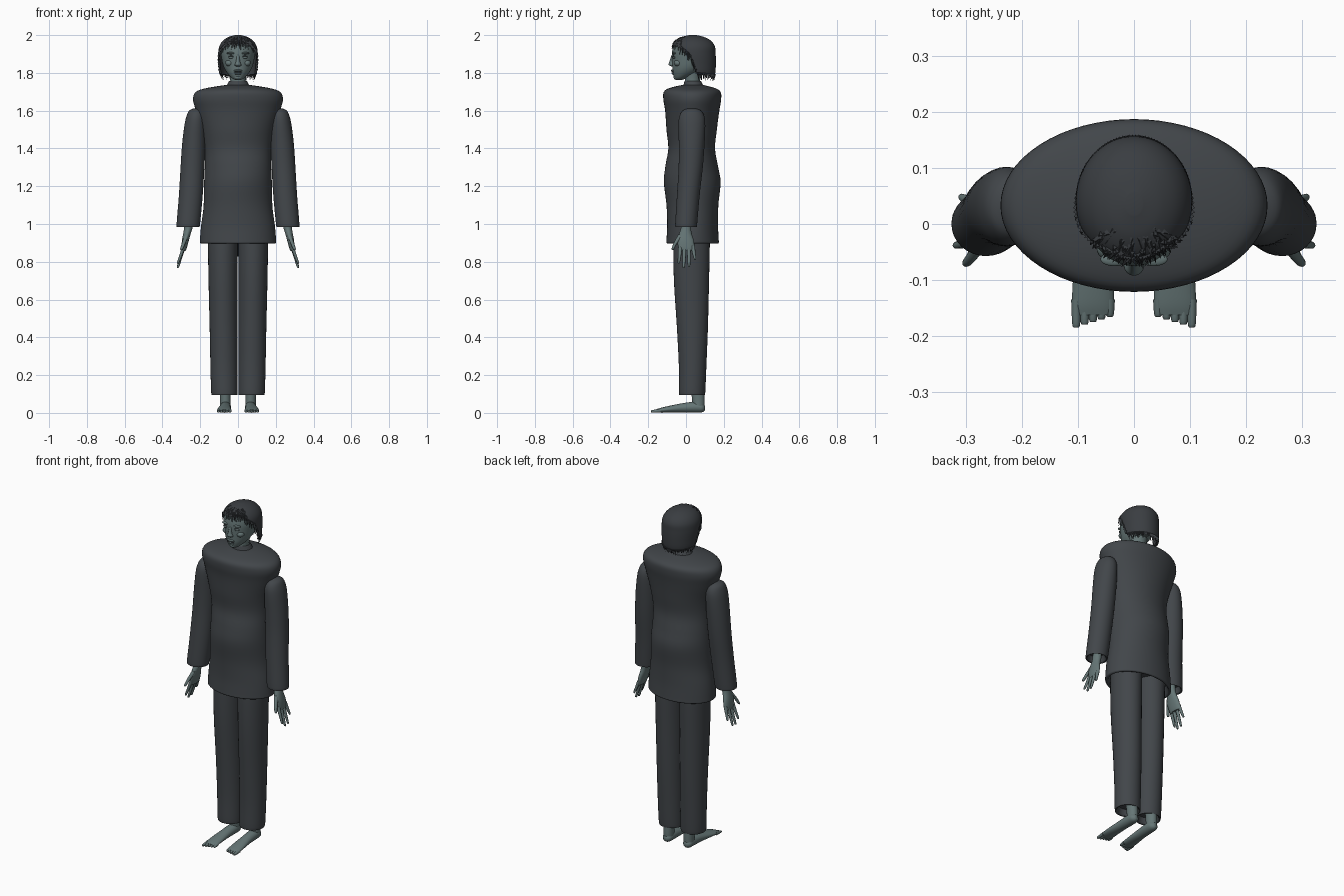
import bpy, bmesh, math, random
from mathutils import Vector

random.seed(4)
if "Cube" in bpy.data.objects:
    bpy.data.objects.remove(bpy.data.objects["Cube"], do_unlink=True)


def material(name, rgb):
    mat = bpy.data.materials.new(name)
    mat.use_nodes = True
    mat.diffuse_color = (*rgb, 1)
    mat.node_tree.nodes["Principled BSDF"].inputs["Base Color"].default_value = (*rgb, 1)
    return mat


CLOTH = material("charcoal cloth", (.054, .061, .068))
SKIN = material("grey green skin", (.13, .18, .18))
HAIR = material("dark hair", (.042, .047, .053))


def finish(name, bm, mat):
    """Turn a bmesh into a smooth shaded object."""
    bmesh.ops.recalc_face_normals(bm, faces=bm.faces)
    mesh = bpy.data.meshes.new(name)
    bm.to_mesh(mesh)
    bm.free()
    mesh.materials.append(mat)
    obj = bpy.data.objects.new(name, mesh)
    bpy.context.collection.objects.link(obj)
    bpy.ops.object.select_all(action="DESELECT")
    obj.select_set(True)
    bpy.context.view_layer.objects.active = obj
    bpy.ops.object.shade_smooth_by_angle(angle=math.radians(60))
    return obj


def spline(rings, steps):
    """Smoothly interpolate between the given rings."""
    out = []
    for i in range(len(rings) - 1):
        a, b, c, d = (rings[min(max(k, 0), len(rings) - 1)] for k in range(i - 1, i + 3))
        for s in range(steps):
            t = s / steps
            out.append([q + t / 2 * (r - p + t * (2 * p - 5 * q + 4 * r - u + t * (3 * (q - r) + u - p)))
                        for p, q, r, u in zip(a, b, c, d)])
    return out + [rings[-1]]


def loft_mesh(rings, sides=32, steps=4, along_y=False, fold=None):
    """Skin elliptical rings (height, centre u, centre v, radius u, radius v)."""
    bm = bmesh.new()
    loops = []
    for h, cu, cv, ru, rv in spline(rings, steps):
        loop = []
        for k in range(sides):
            a = math.tau * k / sides
            f = fold(a, h) if fold else 1
            u, v = cu + ru * f * math.cos(a), cv + rv * f * math.sin(a)
            loop.append(bm.verts.new((u, h, v) if along_y else (u, v, h)))
        loops.append(loop)
    for low, high in zip(loops, loops[1:]):
        for k in range(sides):
            j = (k + 1) % sides
            bm.faces.new((low[k], low[j], high[j], high[k]))
    bm.faces.new(loops[0])
    bm.faces.new(loops[-1])
    return bm


def loft(name, rings, mat, **options):
    return finish(name, loft_mesh(rings, **options), mat)


def blob(name, centre, size, mat):
    bm = bmesh.new()
    bmesh.ops.create_uvsphere(bm, u_segments=20, v_segments=12, radius=1)
    for v in bm.verts:
        v.co = Vector(c + p * s for c, p, s in zip(centre, v.co, size))
    return finish(name, bm, mat)


# Jacket body with soft diagonal folds and a turned-in hem
def jacket_fold(a, h):
    return 1 + .014 * math.sin(2 * a + 17 * h) * math.sin(math.pi * min(1, max(0, (h - .92) / .75)))


loft("jacket_body", [
    (.94, 0, .035, .17, .115), (.9, 0, .035, .185, .125), (.9, 0, .035, .2, .138), (.92, 0, .035, .201, .138),
    (1, 0, .035, .195, .134), (1.1, 0, .034, .182, .137), (1.22, 0, .033, .177, .152),
    (1.31, 0, .03, .176, .138), (1.4, 0, .03, .178, .122), (1.5, 0, .03, .192, .134),
    (1.6, 0, .033, .222, .144), (1.66, 0, .033, .238, .153), (1.7, 0, .033, .222, .15),
    (1.72, 0, .033, .165, .12), (1.735, 0, .035, .07, .06)], CLOTH, sides=64, fold=jacket_fold)
loft("collar", [(1.71, 0, .04, .07, .062), (1.74, 0, .038, .056, .05), (1.757, 0, .036, .047, .043),
                (1.75, 0, .036, .04, .036)], CLOTH)

# Head, neck and face
loft("neck", [(1.7, 0, .04, .045, .042), (1.76, 0, .035, .041, .04), (1.82, 0, .04, .05, .045)], SKIN)
loft("head", [
    (1.762, 0, -.038, .012, .015), (1.772, 0, -.03, .032, .032), (1.8, 0, -.002, .058, .068),
    (1.83, 0, .016, .075, .088), (1.87, 0, .03, .086, .104), (1.91, 0, .036, .092, .11),
    (1.95, 0, .036, .086, .1), (1.98, 0, .036, .058, .07), (1.991, 0, .036, .02, .025)], SKIN, sides=48)
loft("nose", [(1.835, 0, -.068, .012, .012), (1.843, 0, -.074, .018, .018), (1.86, 0, -.072, .011, .016),
              (1.895, 0, -.066, .008, .01)], SKIN, sides=16)
blob("upper_lip", (0, -.068, 1.812), (.024, .012, .006), SKIN)
blob("mouth_line", (0, -.069, 1.804), (.022, .009, .003), HAIR)
blob("lower_lip", (0, -.064, 1.796), (.019, .012, .006), SKIN)
blob("chin", (0, -.048, 1.776), (.022, .018, .013), SKIN)
for side, label in ((1, "left"), (-1, "right")):
    blob(label + "_eye", (side * .035, -.062, 1.882), (.016, .009, .007), SKIN)
    blob(label + "_eyelid", (side * .035, -.065, 1.889), (.017, .008, .002), HAIR)
    blob(label + "_brow", (side * .035, -.063, 1.904), (.025, .012, .006), SKIN)
    blob(label + "_cheek", (side * .045, -.042, 1.852), (.022, .022, .018), SKIN)


# Hair cap trimmed along a sloping hairline
def hairline(y):
    if y < .02:
        return 1.955 - max(0, y + .05) * .9
    return max(1.79, 1.89 - (y - .02) * 2.8) - max(0, y - .06) * .1


hair_rings = [(1.765, 0, .055, .08, .088), (1.8, 0, .048, .097, .107), (1.85, 0, .045, .102, .113),
              (1.9, 0, .041, .104, .116), (1.94, 0, .04, .099, .113), (1.97, 0, .038, .08, .094),
              (1.99, 0, .036, .05, .06), (2, 0, .036, .015, .02)]
bm = loft_mesh(hair_rings, sides=96, steps=8)
trim = [v for v in bm.verts if v.co.z < hairline(v.co.y)]
bmesh.ops.delete(bm, geom=trim, context="VERTS")
cap = finish("hair_cap", bm, HAIR)
shell = cap.modifiers.new("thickness", "SOLIDIFY")
shell.thickness = .008

# Ragged locks around the hairline and on the front crown
bm = bmesh.new()
profile = spline(hair_rings, 8)


def lock(a, z, length, width):
    """Hang one flat tapered lock on the hair surface."""
    def point(angle, h, lift):
        _, _, cy, rx, ry = min(profile, key=lambda r: abs(r[0] - h))
        return Vector(((rx + lift) * math.cos(angle), cy + (ry + lift) * math.sin(angle), h))
    left, right = point(a - width, z, 0), point(a + width, z, 0)
    ridge = point(a, z, .006)
    tip = point(a + random.uniform(-.08, .08), z - length, random.uniform(-.002, .006))
    verts = [bm.verts.new(p) for p in (left, ridge, right, tip)]
    for i, j, k in ((0, 1, 3), (1, 2, 3), (2, 0, 3), (0, 2, 1)):
        bm.faces.new((verts[i], verts[j], verts[k]))


for i in range(110):
    a = math.tau * i / 110
    y = .043 + .112 * math.sin(a)
    lock(a, hairline(y) + .012, random.uniform(.022, .05) * (.8 if y > .08 else 1), .045)
for i in range(70):
    a = -math.pi / 2 + random.uniform(-.9, .9)
    lock(a, random.uniform(1.96, 1.99), random.uniform(.015, .03), .06)
finish("hair_locks", bm, HAIR)

for side, label in ((1, "left"), (-1, "right")):
    # Trouser leg, open at the ankle
    loft(label + "_trouser_leg", [(h, side * x, y, rx, ry) for h, x, y, rx, ry in (
        (.13, .07, .032, .05, .05), (.1, .071, .032, .058, .058), (.095, .071, .032, .066, .066),
        (.11, .072, .032, .07, .07), (.25, .074, .035, .072, .073), (.45, .076, .034, .074, .082),
        (.7, .079, .029, .077, .093), (.9, .08, .03, .079, .096), (1, .08, .033, .078, .09))], CLOTH)
    # Sleeve, rounded at the shoulder and open at the cuff
    loft(label + "_sleeve", [(h, side * x, y, rx, ry) for h, x, y, rx, ry in (
        (1.02, .265, .001, .04, .04), (.99, .264, .001, .05, .048), (.988, .264, .001, .058, .055),
        (1, .263, .001, .062, .058), (1.15, .25, .012, .063, .06), (1.3, .241, .025, .063, .064),
        (1.42, .234, .03, .062, .068), (1.52, .227, .031, .057, .071), (1.57, .223, .031, .05, .066),
        (1.6, .221, .031, .038, .048), (1.612, .22, .031, .015, .02))], CLOTH)
    # Palm and wrist
    loft(label + "_palm", [(h, side * x, y, rx, ry) for h, x, y, rx, ry in (
        (.858, .287, .005, .01, .034), (.87, .286, .003, .014, .042), (.91, .279, -.002, .018, .044),
        (.95, .27, -.003, .02, .033), (.98, .263, 0, .022, .027), (1.03, .258, 0, .022, .027))], SKIN, sides=20)
    # Fingers fan out below the palm, thumb points forward
    fingers = (("index", -.03, -.038, .79), ("middle", -.008, -.012, .768),
               ("ring", .015, .016, .772), ("little", .036, .048, .81))
    for finger, top, tip, low in fingers:
        out = .318 if finger != "little" else .308
        loft(f"{label}_{finger}_finger", [
            (low, side * out, tip, .002, .002), (low + .006, side * (out - .001), tip, .006, .006),
            ((low + .88) / 2, side * (out + .287) / 2, (top + tip) / 2, .008, .009),
            (.885, side * .285, top, .01, .011)], SKIN, sides=12)
    loft(label + "_thumb", [
        (.862, side * .3, -.071, .003, .003), (.87, side * .298, -.069, .008, .007),
        (.9, side * .287, -.055, .01, .01), (.945, side * .27, -.025, .013, .015)], SKIN, sides=12)
    # Ankle and foot
    loft(label + "_ankle", [
        (.02, side * .067, .066, .028, .03), (.06, side * .067, .066, .028, .033),
        (.14, side * .068, .06, .03, .035)], SKIN, sides=20)
    loft(label + "_foot", [(y, side * x, z, rx, rz) for y, x, z, rx, rz in (
        (-.162, .073, .011, .03, .006), (-.14, .073, .013, .037, .012), (-.09, .072, .019, .036, .018),
        (-.02, .069, .026, .031, .025), (.05, .067, .03, .03, .029), (.085, .067, .027, .026, .024),
        (.101, .067, .025, .01, .012))], SKIN, sides=24, along_y=True)
    for i in range(5):
        x, tip = side * (.043 + .015 * i), -.166 - .0045 * i
        loft(f"{label}_toe_{i + 1}", [
            (tip, x, .008, .003, .003), (tip + .005, x, .008, .007, .007),
            (-.135, x, .012, .009, .01)], SKIN, sides=12, along_y=True)
